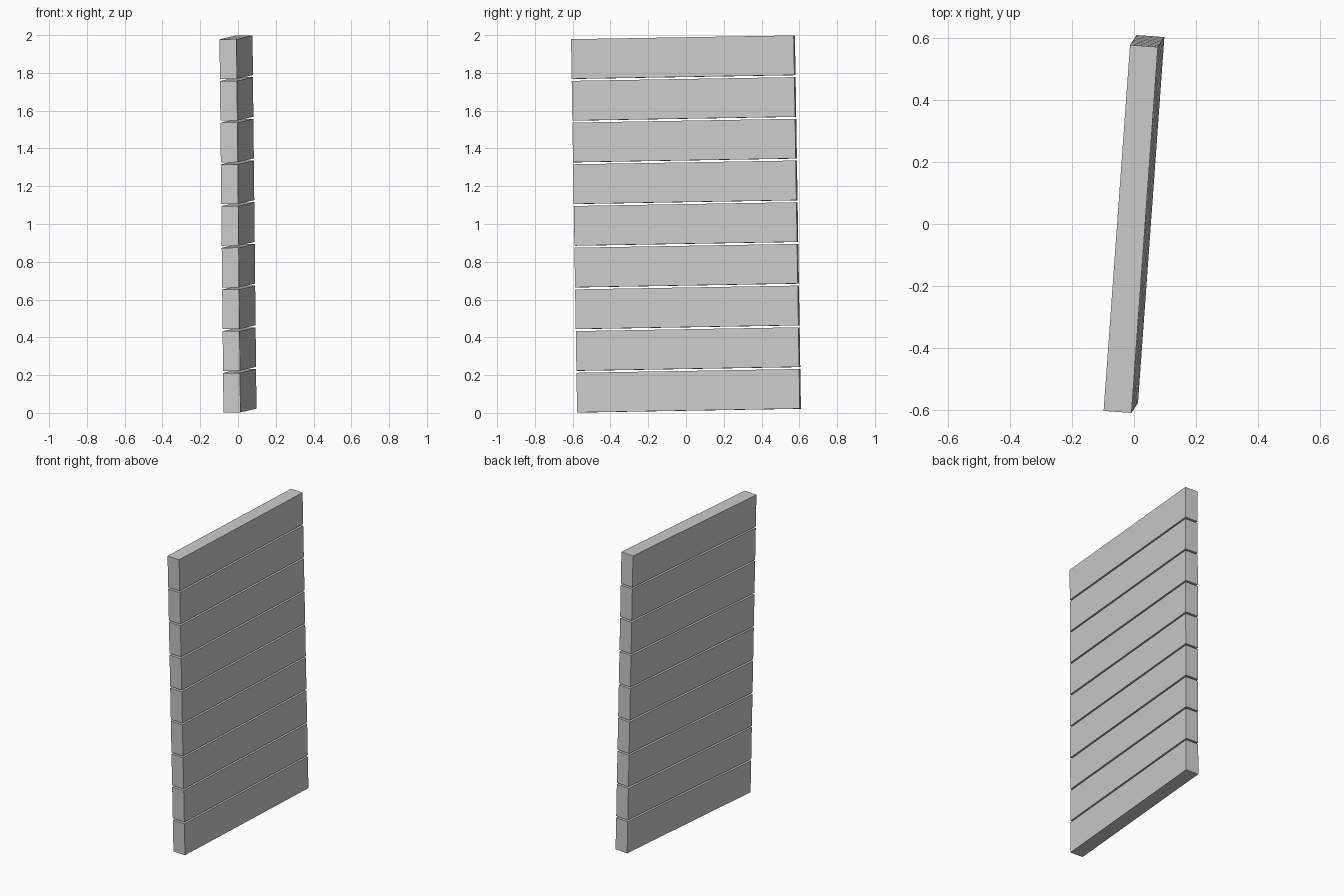
import bpy
from mathutils import Vector, Matrix

if "Cube" in bpy.data.objects:
    bpy.data.objects.remove(bpy.data.objects["Cube"])

COUNT, PITCH, HEIGHT = 9, 0.2208, 0.2098
THICK, LENGTH = 0.09, 1.182

# Slightly leaning frame shared by all boards
up = Vector((-0.021, -0.032, 1.978)).normalized()
along = Vector((0.085, 1.178, 0.020))
along = (along - up * along.dot(up)).normalized()
across = along.cross(up).normalized()
rot = Matrix((across, along, up)).transposed().to_4x4()

# Stack of separate horizontal boards with thin gaps
for i in range(COUNT):
    centre = Vector((0, 0, 1)) + up * (i - (COUNT - 1) / 2) * PITCH
    bpy.ops.mesh.primitive_cube_add(size=1)
    board = bpy.context.object
    board.name = f"board_{i + 1}"
    board.matrix_world = (Matrix.Translation(centre) @ rot
                          @ Matrix.Diagonal((THICK, LENGTH, HEIGHT, 1)))
